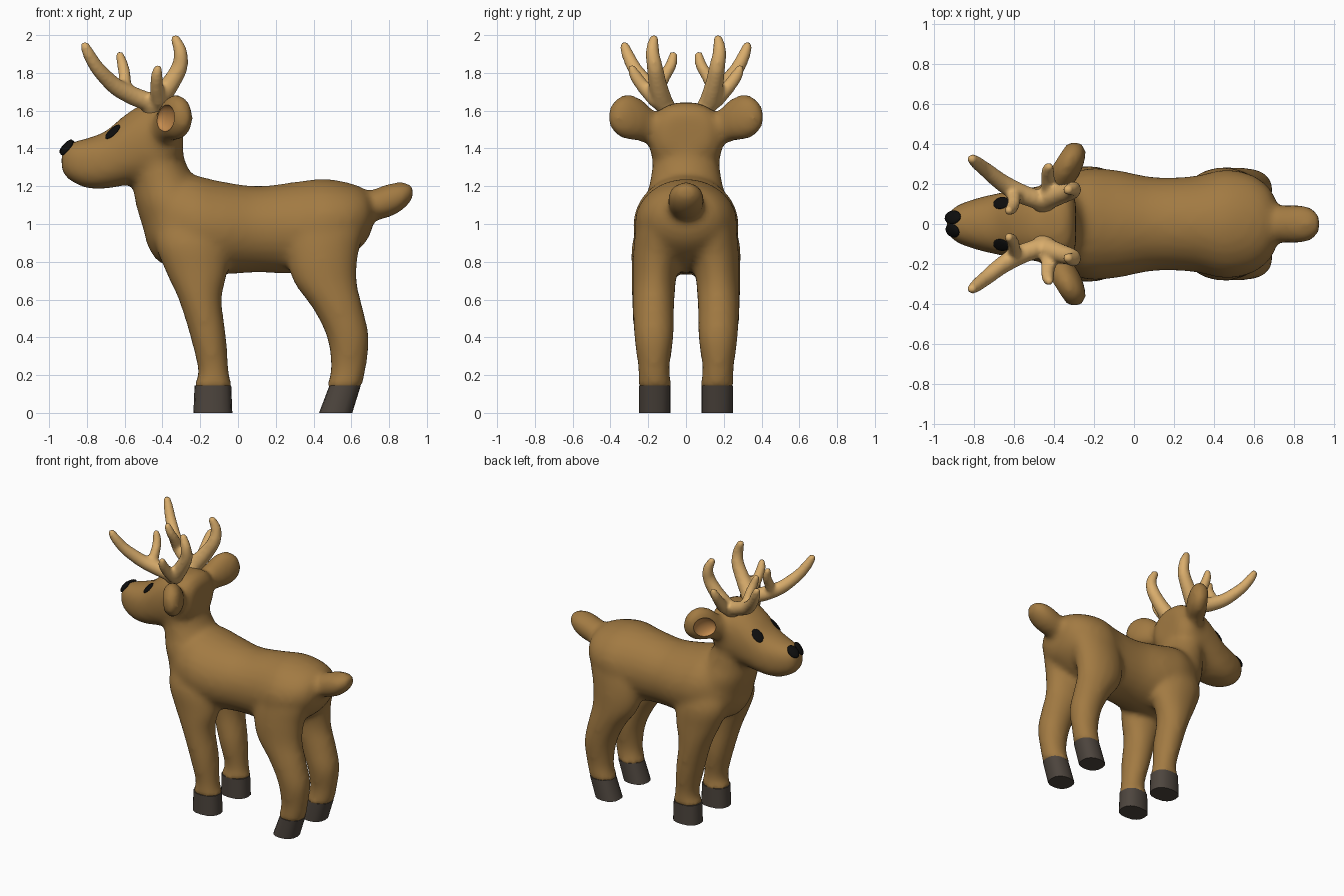
import bpy, bmesh, math
from mathutils import Vector, Matrix

if "Cube" in bpy.data.objects:
    bpy.data.objects.remove(bpy.data.objects["Cube"])

X, Y, Z = Vector((1, 0, 0)), Vector((0, 1, 0)), Vector((0, 0, 1))


def material(name, rgb):
    m = bpy.data.materials.new(name)
    m.diffuse_color = (*rgb, 1)
    m.use_nodes = True
    m.node_tree.nodes["Principled BSDF"].inputs["Base Color"].default_value = m.diffuse_color
    return m


FUR = material("brown_fur", (0.36, 0.195, 0.055))
LINING = material("inner_ear", (0.56, 0.26, 0.075))
HORN = material("tan_antler", (0.70, 0.42, 0.15))
HOOF = material("dark_hoof", (0.075, 0.06, 0.048))
BLACK = material("black", (0.004, 0.004, 0.004))


def spline(pts, n=5):
    """Catmull-Rom samples through tuples of any length."""
    out = []
    for i in range(len(pts) - 1):
        p0, p1, p2, p3 = (pts[max(i - 1, 0)], pts[i], pts[i + 1],
                          pts[min(i + 2, len(pts) - 1)])
        for k in range(n):
            t = k / n
            out.append([0.5 * (2 * b + (c - a) * t + (2 * a - 5 * b + 4 * c - d) * t * t
                               + (3 * b - a - 3 * c + d) * t ** 3)
                        for a, b, c, d in zip(p0, p1, p2, p3)])
    return out + [list(pts[-1])]


def loft(bm, rings, power=2.0, sides=24):
    """Closed tube through rings given as (centre, u axis, v axis)."""
    def bend(c):
        return math.copysign(abs(c) ** (2 / power), c)
    loops = []
    for c, u, v in rings:
        loops.append([bm.verts.new(c + u * bend(math.cos(a)) + v * bend(math.sin(a)))
                      for a in (2 * math.pi * k / sides for k in range(sides))])
    for a, b in zip(loops, loops[1:]):
        for k in range(sides):
            j = (k + 1) % sides
            bm.faces.new((a[k], a[j], b[j], b[k]))
    bm.faces.new(loops[0])
    bm.faces.new(loops[-1])


def along_x(bm, rows, power=2.0):       # rows: x, z, half width, half height
    loft(bm, [(Vector((x, 0, z)), Y * ry, Z * rz) for x, z, ry, rz in spline(rows)], power)


def along_z(bm, rows, side=1, power=2.0):   # rows: z, x, y, rx, ry
    loft(bm, [(Vector((x, y * side, z)), X * rx, Y * ry)
              for z, x, y, rx, ry in spline(rows)], power)


def blob(bm, c, a, b, n, u=20, v=14):
    m = Matrix((a, b, n)).transposed().to_4x4()
    m.translation = c
    bmesh.ops.create_uvsphere(bm, u_segments=u, v_segments=v, radius=1, matrix=m)


def make(bm, name, *mats):
    bmesh.ops.recalc_face_normals(bm, faces=bm.faces[:])
    me = bpy.data.meshes.new(name)
    bm.to_mesh(me)
    bm.free()
    ob = bpy.data.objects.new(name, me)
    bpy.context.collection.objects.link(ob)
    for m in mats:
        me.materials.append(m)
    return ob


def activate(ob):
    bpy.ops.object.select_all(action='DESELECT')
    ob.select_set(True)
    bpy.context.view_layer.objects.active = ob


def smooth(ob, angle=40):
    activate(ob)
    bpy.ops.object.shade_smooth_by_angle(angle=math.radians(angle))


def fuse(ob, voxel, rounds):
    """Melt overlapping pieces into one soft skin."""
    activate(ob)
    r = ob.modifiers.new("fuse", 'REMESH')
    r.mode, r.voxel_size = 'VOXEL', voxel
    s = ob.modifiers.new("soften", 'SMOOTH')
    s.factor, s.iterations = 0.5, rounds
    bpy.ops.object.modifier_apply(modifier="fuse")
    bpy.ops.object.modifier_apply(modifier="soften")


# Body: torso, neck, head and tail
bm = bmesh.new()
along_x(bm, [(-0.49, 1.03, 0.10, 0.12), (-0.42, 1.02, 0.20, 0.22), (-0.25, 1.0, 0.275, 0.26),
             (-0.1, 0.98, 0.272, 0.248), (0.1, 0.972, 0.235, 0.229), (0.3, 0.98, 0.24, 0.243),
             (0.45, 1.0, 0.272, 0.24), (0.58, 1.02, 0.25, 0.20), (0.67, 1.04, 0.19, 0.145),
             (0.71, 1.05, 0.12, 0.08)])
along_z(bm, [(0.9, -0.28, 0, 0.20, 0.23), (1.1, -0.34, 0, 0.20, 0.225),
             (1.2, -0.38, 0, 0.175, 0.197), (1.3, -0.415, 0, 0.15, 0.18),
             (1.4, -0.44, 0, 0.14, 0.18), (1.5, -0.44, 0, 0.12, 0.16)])
along_x(bm, [(-0.935, 1.335, 0.045, 0.055), (-0.89, 1.33, 0.09, 0.1), (-0.8, 1.322, 0.125, 0.132),
             (-0.7, 1.34, 0.15, 0.153), (-0.6, 1.39, 0.17, 0.186), (-0.5, 1.43, 0.185, 0.207),
             (-0.4, 1.45, 0.195, 0.195), (-0.33, 1.47, 0.18, 0.165),
             (-0.29, 1.48, 0.12, 0.1)], 2.4)
along_x(bm, [(0.62, 1.08, 0.085, 0.08), (0.72, 1.10, 0.092, 0.085), (0.8, 1.125, 0.098, 0.09),
             (0.86, 1.143, 0.092, 0.078), (0.91, 1.163, 0.065, 0.052),
             (0.928, 1.17, 0.03, 0.025)])

# Legs and ears, mirrored; ear hollows go into a cutter
cut = bmesh.new()
for s in (1, -1):
    along_z(bm, [(0.125, -0.133, 0.166, 0.105, 0.092), (0.15, -0.133, 0.166, 0.102, 0.09),
                 (0.22, -0.13, 0.17, 0.082, 0.082), (0.4, -0.157, 0.17, 0.095, 0.105),
                 (0.6, -0.2, 0.177, 0.115, 0.11), (0.75, -0.22, 0.17, 0.165, 0.118),
                 (0.9, -0.25, 0.155, 0.19, 0.13), (1.05, -0.27, 0.12, 0.16, 0.11)], s)
    along_z(bm, [(0.125, 0.563, 0.166, 0.095, 0.092), (0.15, 0.565, 0.166, 0.094, 0.09),
                 (0.24, 0.585, 0.17, 0.094, 0.084), (0.4, 0.582, 0.17, 0.112, 0.105),
                 (0.55, 0.53, 0.172, 0.133, 0.11), (0.7, 0.46, 0.168, 0.17, 0.115),
                 (0.85, 0.45, 0.155, 0.19, 0.125), (1.0, 0.475, 0.13, 0.2, 0.13),
                 (1.1, 0.48, 0.1, 0.15, 0.1)], s)
    d = Vector((0.44, 0.8 * s, 0.4)).normalized()
    n = Vector((-0.85, 0.5 * s, -0.05)).normalized()
    w = d.cross(n)
    base = Vector((-0.40, 0.17 * s, 1.5))
    loft(bm, [(base + d * t, w * a, n * b) for t, a, b in spline(
        [(-0.04, 0.075, 0.06), (0.06, 0.095, 0.07), (0.12, 0.114, 0.076), (0.18, 0.12, 0.072),
         (0.235, 0.1, 0.06), (0.27, 0.06, 0.038), (0.28, 0.03, 0.02)])])
    blob(cut, base + d * 0.16 + n * 0.068, d * 0.085, w * 0.07, n * 0.042, 32, 20)
body = make(bm, "body", FUR, LINING)
fuse(body, 0.02, 11)

for f in cut.faces:
    f.material_index = 1
cutter = make(cut, "ear_cutter", FUR, LINING)
cutter.hide_render = True
activate(body)
b = body.modifiers.new("ear_hollow", 'BOOLEAN')
b.operation, b.solver, b.object = 'DIFFERENCE', 'EXACT', cutter
bpy.ops.object.modifier_apply(modifier="ear_hollow")
bpy.data.objects.remove(cutter)
smooth(body)

# Hooves: the hind ones lean forward
for s, side in ((1, "left"), (-1, "right")):
    for name, x0, r0, x1, r1 in (("front", -0.133, 0.103, -0.133, 0.097),
                                 ("hind", 0.517, 0.088, 0.567, 0.083)):
        bm = bmesh.new()
        loft(bm, [(Vector((x, 0.166 * s, z)), X * r, Y * 0.083)
                  for x, r, z in ((x0, r0, 0), (x1, r1, 0.145))], 2.4, 16)
        smooth(make(bm, f"{name}_hoof_{side}", HOOF))

# Antlers: rows of x, y, z, radius
tines = [
    [(-0.44, 0.09, 1.59, 0.05), (-0.48, 0.12, 1.645, 0.05), (-0.56, 0.15, 1.68, 0.05),
     (-0.65, 0.2, 1.73, 0.046), (-0.74, 0.27, 1.82, 0.039), (-0.79, 0.31, 1.90, 0.033),
     (-0.81, 0.325, 1.943, 0.025)],
    [(-0.60, 0.16, 1.70, 0.04), (-0.60, 0.115, 1.78, 0.034), (-0.61, 0.08, 1.84, 0.031),
     (-0.625, 0.068, 1.89, 0.025)],
    [(-0.46, 0.1, 1.61, 0.05), (-0.42, 0.13, 1.66, 0.056), (-0.36, 0.15, 1.74, 0.05),
     (-0.31, 0.165, 1.83, 0.044), (-0.305, 0.178, 1.91, 0.037), (-0.33, 0.17, 1.977, 0.027)],
    [(-0.42, 0.16, 1.66, 0.045), (-0.43, 0.22, 1.72, 0.037), (-0.43, 0.265, 1.78, 0.033),
     (-0.425, 0.285, 1.82, 0.024)]]
for s, side in ((1, "left"), (-1, "right")):
    bm = bmesh.new()
    for tine in tines:
        for x, y, z, r in spline(tine, 7):
            blob(bm, Vector((x, y * s, z)), X * r, Y * r, Z * r, 12, 8)
    antler = make(bm, f"antler_{side}", HORN)
    fuse(antler, 0.012, 6)
    smooth(antler, 60)


# Eyes and nose: flat ovals seated on the skin
def oval(bm, near, axis, long, wide, deep):
    _, p, n, _ = body.closest_point_on_mesh(near)
    a = (axis - n * axis.dot(n)).normalized()
    blob(bm, p, a * long, n.cross(a) * wide, n * deep)


bpy.context.view_layer.update()
up_back = Vector((0.64, 0, 0.77))
for s, side in ((1, "left"), (-1, "right")):
    bm = bmesh.new()
    oval(bm, Vector((-0.672, 0.112 * s, 1.497)), up_back, 0.052, 0.034, 0.009)
    smooth(make(bm, f"eye_{side}", BLACK), 80)
bm = bmesh.new()
for s in (1, -1):
    oval(bm, Vector((-0.9, 0.03 * s, 1.4)), up_back, 0.05, 0.036, 0.018)
smooth(make(bm, "nose", BLACK), 80)
